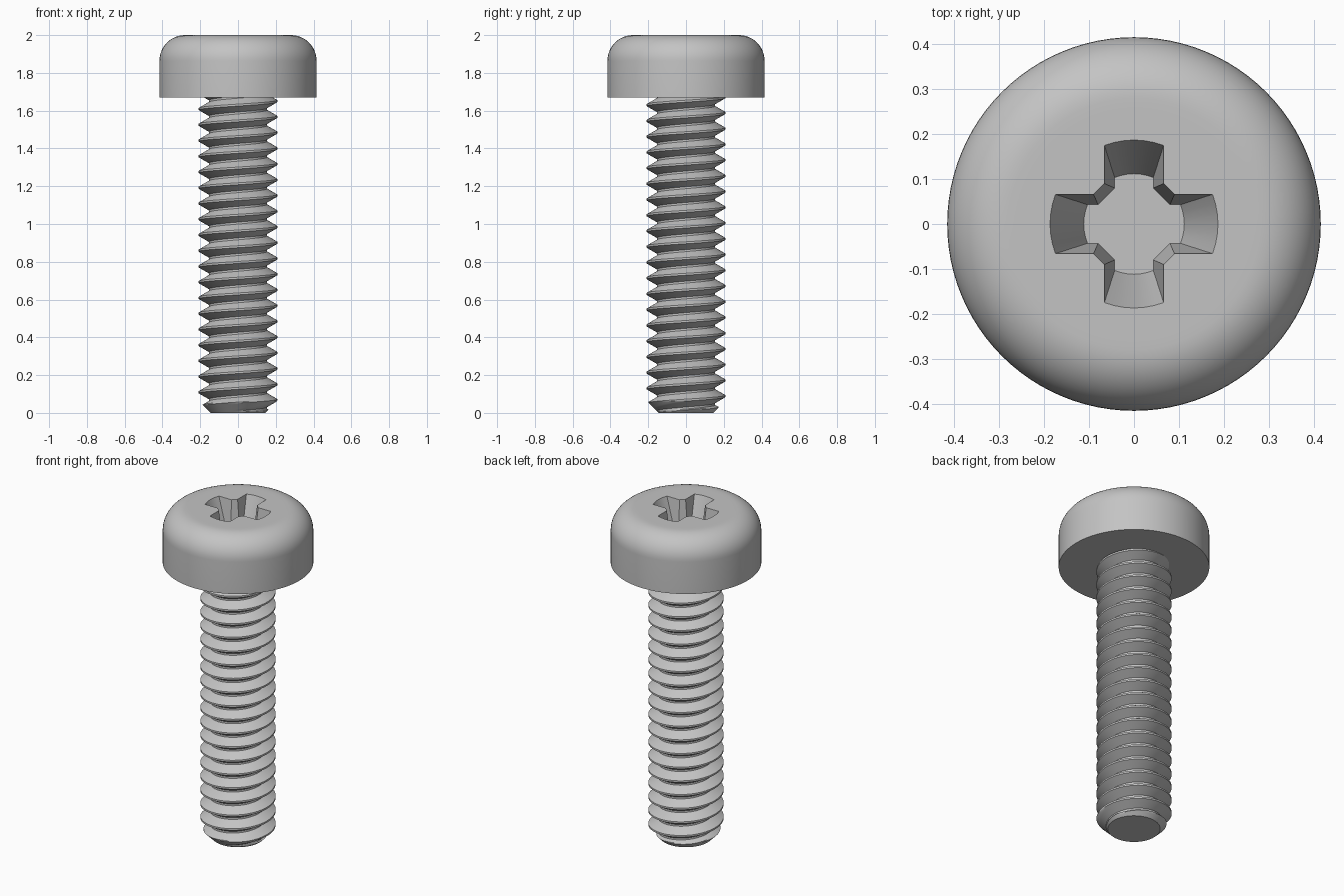
import bpy, bmesh, math

cube = bpy.data.objects.get("Cube")
if cube:
    bpy.data.objects.remove(cube, do_unlink=True)

steel = bpy.data.materials.new("grey steel")
steel.use_nodes = True
GREY = (0.55, 0.55, 0.55, 1)
steel.diffuse_color = GREY
steel.node_tree.nodes["Principled BSDF"].inputs["Base Color"].default_value = GREY


def finish(bm, name):
    bmesh.ops.recalc_face_normals(bm, faces=bm.faces[:])
    mesh = bpy.data.meshes.new(name)
    bm.to_mesh(mesh)
    bm.free()
    mesh.materials.append(steel)
    obj = bpy.data.objects.new(name, mesh)
    bpy.context.collection.objects.link(obj)
    bpy.ops.object.select_all(action="DESELECT")
    obj.select_set(True)
    bpy.context.view_layer.objects.active = obj
    bpy.ops.object.shade_smooth_by_angle(angle=math.radians(30))
    return obj


def bridge(bm, low, high):
    n = len(low)
    for i in range(n):
        j = (i + 1) % n
        bm.faces.new((low[i], low[j], high[j], high[i]))


# Pan head: turned profile with a rounded upper edge
HEAD_R, HEAD_Z, TOP, FILLET, SIDES = 0.416, 1.669, 2.0, 0.136, 96
profile = [(HEAD_R, HEAD_Z)]
for i in range(13):
    a = math.pi / 2 * i / 12
    profile.append((HEAD_R - FILLET + FILLET * math.cos(a),
                    TOP - FILLET + FILLET * math.sin(a)))
profile.append((0.255, TOP))

bm = bmesh.new()
rings = []
for r, z in profile:
    rings.append([bm.verts.new((r * math.cos(t), r * math.sin(t), z))
                  for t in (2 * math.pi * i / SIDES for i in range(SIDES))])
for low, high in zip(rings, rings[1:]):
    bridge(bm, low, high)
bm.faces.new(rings[0])


# Cross recess: tapered four-armed socket with cut inner corners
def cross_ring(half, radius, corner, z):
    ring = []
    spread = math.asin(half / radius)
    for arm in range(4):
        points = [(corner, -half)]
        for i in range(7):
            a = spread * (i / 3 - 1)
            points.append((radius * math.cos(a), radius * math.sin(a)))
        points.append((corner, half))
        c, s = round(math.cos(arm * math.pi / 2)), round(math.sin(arm * math.pi / 2))
        ring += [bm.verts.new((x * c - y * s, x * s + y * c, z)) for x, y in points]
    return ring


mouth = cross_ring(0.066, 0.187, 0.09, TOP)
floor = cross_ring(0.043, 0.112, 0.08, TOP - 0.2)
bridge(bm, floor, mouth)
bm.faces.new(floor)

# Flat top between the rounded edge and the socket mouth
rim = []
for ring in (rings[-1], mouth):
    rim += [bm.edges.get((v, ring[(i + 1) % len(ring)])) for i, v in enumerate(ring)]
bmesh.ops.triangle_fill(bm, edges=rim, use_beauty=True, normal=(0, 0, 1))
finish(bm, "pan_head")

# Threaded shank: right-hand helix with a chamfered tip
PITCH, CREST_R, TIP_R, STEPS, ROWS = 0.0833, 0.208, 0.145, 64, 16
START = 0.026 - PITCH / 2
bm = bmesh.new()
cache = {}


def thread_vert(j, k):
    if j == STEPS:
        j, k = 0, k + ROWS
    z = START + PITCH * (k / ROWS + j / STEPS)
    key = (j, k) if z > 0.0005 else (j, "tip")
    if key not in cache:
        z = z if key[1] != "tip" else 0
        from_crest = min(k % ROWS, ROWS - k % ROWS)
        depth = min(max(from_crest - 1, 0), 6) / ROWS * PITCH * math.sqrt(3)
        r = min(CREST_R - depth, TIP_R + z)
        a = 2 * math.pi * j / STEPS
        cache[key] = bm.verts.new((r * math.cos(a), r * math.sin(a), z))
    return cache[key]


for j in range(STEPS):
    for k in range(-2 * ROWS, 326):
        corners = (thread_vert(j, k), thread_vert(j + 1, k),
                   thread_vert(j + 1, k + 1), thread_vert(j, k + 1))
        corners = list(dict.fromkeys(corners))
        if len(corners) > 2:
            bm.faces.new(corners)
bm.faces.new([cache[(j, "tip")] for j in range(STEPS)])
finish(bm, "threaded_shank")
